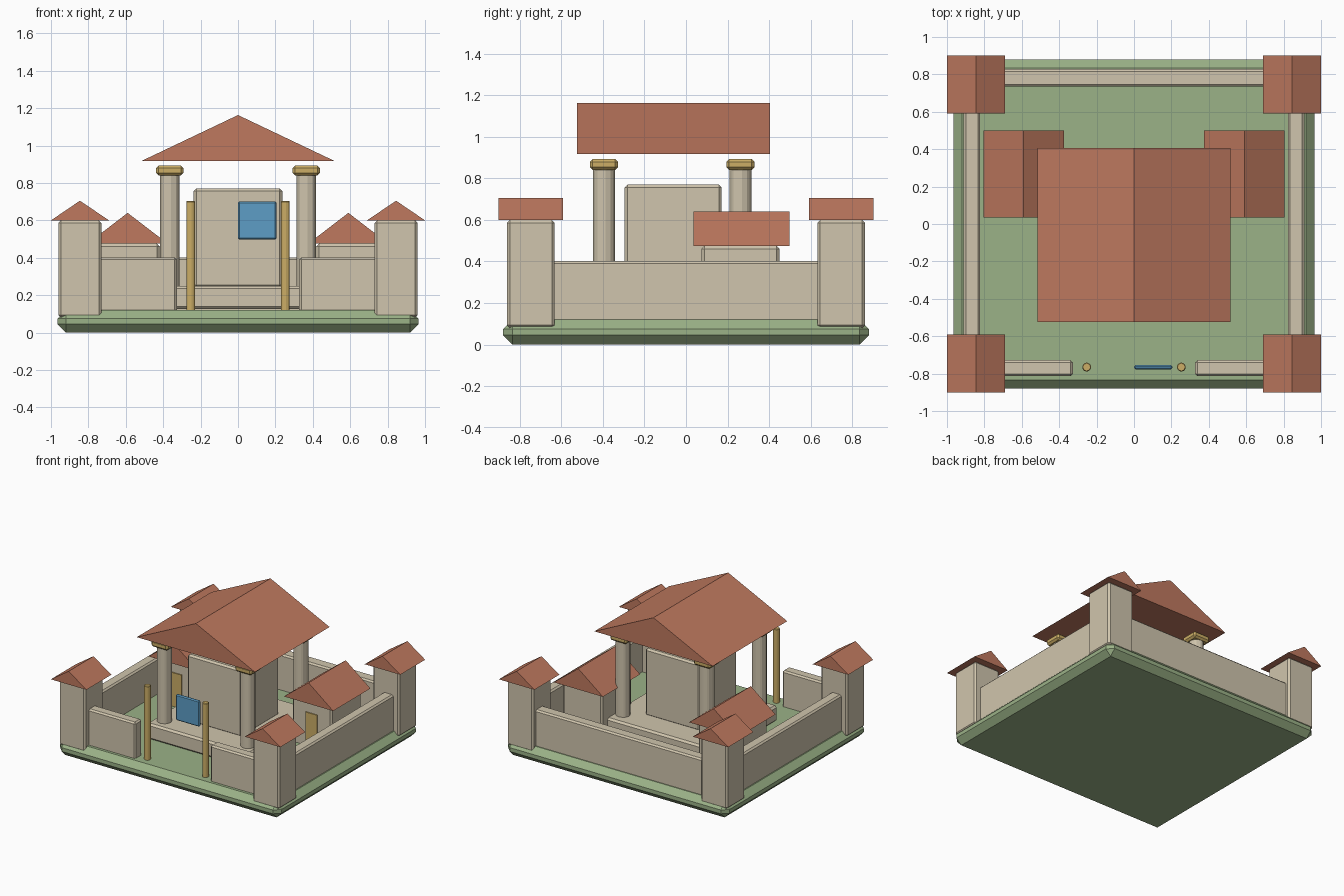
import bpy, bmesh, math

if "Cube" in bpy.data.objects:
    bpy.data.objects.remove(bpy.data.objects["Cube"])


def material(name, rgb):
    m = bpy.data.materials.new(name)
    lin = [(c / 255 / 12.92) if c < 10 else ((c / 255 + 0.055) / 1.055) ** 2.4 for c in rgb]
    m.diffuse_color = (*lin, 1)
    m.use_nodes = True
    m.node_tree.nodes["Principled BSDF"].inputs["Base Color"].default_value = m.diffuse_color
    return m


STONE = material("stone", (208, 197, 173))
GRASS = material("grass", (155, 178, 135))
TILE = material("roof tile", (191, 121, 95))
GOLD = material("gold", (204, 174, 102))
BLUE = material("blue", (93, 158, 198))


def finish(name, bm, mat, bevel=0):
    bmesh.ops.recalc_face_normals(bm, faces=bm.faces)
    if bevel:
        edges = [e for e in bm.edges if e.calc_face_angle() > 0.1]
        bmesh.ops.bevel(bm, geom=edges, offset=bevel, segments=1,
                        affect='EDGES', clamp_overlap=True)
    me = bpy.data.meshes.new(name)
    bm.to_mesh(me)
    bm.free()
    me.materials.append(mat)
    ob = bpy.data.objects.new(name, me)
    bpy.context.collection.objects.link(ob)
    return ob


def box(name, xs, ys, zs, mat, bevel=0.0):
    bm = bmesh.new()
    bmesh.ops.create_cube(bm, size=1)
    for v in bm.verts:
        for i, (a, b) in enumerate((xs, ys, zs)):
            v.co[i] = a if v.co[i] < 0 else b
    return finish(name, bm, mat, bevel)


def around(c, half):
    return (c - half, c + half)


def gable(name, cx, cy, hx, hy, z0, z1):
    """Solid triangular roof with its ridge along y."""
    bm = bmesh.new()
    tri = [bm.verts.new(p) for p in ((cx - hx, cy - hy, z0), (cx + hx, cy - hy, z0), (cx, cy - hy, z1))]
    face = bm.faces.new(tri)
    ext = bmesh.ops.extrude_face_region(bm, geom=[face])["geom"]
    bmesh.ops.translate(bm, vec=(0, 2 * hy, 0),
                        verts=[g for g in ext if isinstance(g, bmesh.types.BMVert)])
    # close the front again if the extrusion consumed it
    if face.is_valid is False or len(bm.faces) < 5:
        bmesh.ops.holes_fill(bm, edges=bm.edges, sides=0)
    return finish(name, bm, TILE)


def pole(name, x, y, r, z0, z1, mat, bevel):
    bm = bmesh.new()
    bmesh.ops.create_cone(bm, cap_ends=True, segments=8, radius1=r, radius2=r, depth=z1 - z0)
    bmesh.ops.translate(bm, vec=(x, y, (z0 + z1) / 2), verts=bm.verts)
    return finish(name, bm, mat, bevel)


# Grassy base
box("ground_base", (-0.965, 0.965), (-0.88, 0.88), (0, 0.12), GRASS, 0.045)

# Corner towers with gabled caps
for sx, side in ((-1, "left"), (1, "right")):
    for sy, end in ((-1, "front"), (1, "back")):
        x, y = sx * 0.845, sy * 0.747
        box(f"tower_{end}_{side}", around(x, 0.115), around(y, 0.115), (0.08, 0.6), STONE, 0.014)
        gable(f"tower_roof_{end}_{side}", x, y, 0.155, 0.155, 0.6, 0.705)

    # Enclosure walls
    box(f"side_wall_{side}", around(sx * 0.867, 0.044), (-0.72, 0.72), (0.1, 0.402), STONE, 0.012)
    box(f"front_wall_{side}", sorted((sx * 0.327, sx * 0.80)), (-0.813, -0.728),
        (0.1, 0.402), STONE, 0.012)

    # Gate posts
    pole(f"gate_post_{side}", sx * 0.253, -0.765, 0.025, 0.1, 0.703, GOLD, 0.004)

    # Side houses with door plates
    x = sx * 0.59
    box(f"house_{side}", around(x, 0.172), (0.075, 0.45), (0.1, 0.475), STONE, 0.014)
    gable(f"house_roof_{side}", x, 0.267, 0.215, 0.232, 0.475, 0.64)
    box(f"house_door_{side}", around(x, 0.05), (0.067, 0.08), (0.12, 0.385), GOLD)

    # Temple columns with capitals
    for y, end in ((-0.395, "front"), (0.262, "back")):
        cx = sx * 0.365
        pole(f"column_{end}_{side}", cx, y, 0.056, 0.24, 0.85, STONE, 0.008)
        box(f"capital_{end}_{side}", around(cx, 0.073), around(y, 0.068), (0.84, 0.893), GOLD, 0.014)

box("back_wall", (-0.80, 0.80), (0.735, 0.828), (0.1, 0.402), STONE, 0.012)

# Hanging gate panel
box("gate_panel", (0.0, 0.206), (-0.777, -0.755), (0.497, 0.702), BLUE, 0.008)

# Temple platform, inner hall and main roof
box("temple_platform", (-0.45, 0.45), (-0.50, 0.38), (0.125, 0.25), STONE, 0.015)
box("temple_hall", (-0.237, 0.237), (-0.295, 0.172), (0.24, 0.77), STONE, 0.014)
gable("temple_roof", 0, -0.06, 0.515, 0.465, 0.918, 1.163)
